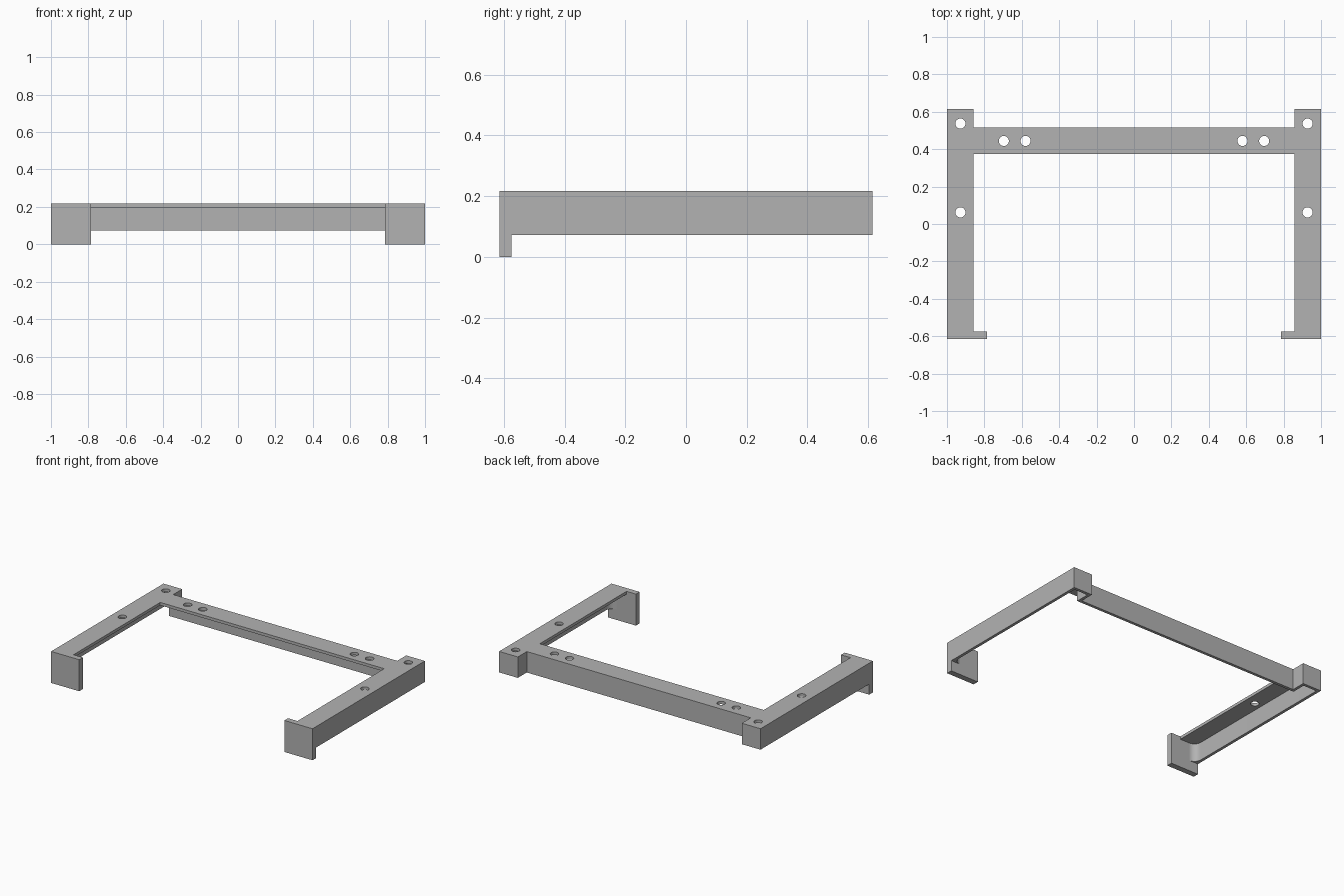
import bpy
from math import cos, sin, pi, radians

default = bpy.data.objects.get("Cube")
if default:
    bpy.data.objects.remove(default, do_unlink=True)

# Main dimensions
HALF_X, HALF_Y, TOP = 1.0, 0.614, 0.218
WALL_BOTTOM, THICK = 0.073, 0.02
PLATE_BOTTOM = TOP - THICK
ARM_IN = 0.857                        # inner edge of the side arms
BEAM_FRONT, BEAM_BACK = 0.374, 0.516  # rear beam
FOOT_IN, FOOT_BACK = 0.785, -0.574
FILLET, HOLE_R = 0.05, 0.027

grey = bpy.data.materials.new("plain_grey")
grey.use_nodes = True
colour = (0.45, 0.45, 0.45, 1)
grey.diffuse_color = colour
grey.node_tree.nodes["Principled BSDF"].inputs["Base Color"].default_value = colour


def circle(cx, cy, r, n=32):
    return [(cx + r * cos(2 * pi * i / n), cy + r * sin(2 * pi * i / n)) for i in range(n)]


def mirrored(half):
    """Close a half outline by reflecting it across x = 0."""
    return half + [(-x, y) for x, y in reversed(half)]


def prism(name, loops, z0, z1):
    """Extrude a flat outline, with any inner loops as holes, into a mesh."""
    curve = bpy.data.curves.new(name + "_outline", "CURVE")
    curve.dimensions = "2D"
    curve.fill_mode = "BOTH"
    curve.extrude = (z1 - z0) / 2
    for loop in loops:
        spline = curve.splines.new("POLY")
        spline.points.add(len(loop) - 1)
        for point, (x, y) in zip(spline.points, loop):
            point.co = (x, y, 0, 1)
        spline.use_cyclic_u = True
    source = bpy.data.objects.new(name + "_outline", curve)
    bpy.context.collection.objects.link(source)
    bpy.context.view_layer.update()
    graph = bpy.context.evaluated_depsgraph_get()
    mesh = bpy.data.meshes.new_from_object(source.evaluated_get(graph))
    bpy.data.objects.remove(source, do_unlink=True)
    bpy.data.curves.remove(curve)
    mesh.name = name
    mesh.materials.clear()
    mesh.materials.append(grey)
    obj = bpy.data.objects.new(name, mesh)
    obj.location.z = (z0 + z1) / 2
    bpy.context.collection.objects.link(obj)
    # Weld the caps to the sides, then smooth only the round parts
    bpy.ops.object.select_all(action="DESELECT")
    obj.select_set(True)
    bpy.context.view_layer.objects.active = obj
    bpy.ops.object.mode_set(mode="EDIT")
    bpy.ops.mesh.select_all(action="SELECT")
    bpy.ops.mesh.remove_doubles(threshold=0.0001)
    bpy.ops.mesh.normals_make_consistent(inside=False)
    bpy.ops.object.mode_set(mode="OBJECT")
    bpy.ops.object.shade_smooth_by_angle(angle=radians(30))
    return obj


# Top plate: two arms and the rear beam, drilled with screw holes
plate = mirrored([
    (ARM_IN, BEAM_FRONT), (ARM_IN, FOOT_BACK), (HALF_X, FOOT_BACK),
    (HALF_X, HALF_Y), (ARM_IN, HALF_Y), (ARM_IN, BEAM_BACK)])
holes = [circle(side * x, y, HOLE_R) for side in (-1, 1)
         for x, y in ((0.928, 0.537), (0.928, 0.062), (0.696, 0.444), (0.58, 0.444))]
prism("top_plate", [plate] + holes, PLATE_BOTTOM, TOP)

# Skirt wall: follows the outer edge, with a fillet where it meets each foot
inner_x = HALF_X - THICK
fillet = [(inner_x - FILLET + FILLET * cos(a), FOOT_BACK + FILLET - FILLET * sin(a))
          for a in (pi / 2 * i / 8 for i in range(9))]
outside = [(HALF_X, FOOT_BACK), (HALF_X, HALF_Y), (ARM_IN, HALF_Y), (ARM_IN, BEAM_BACK)]
inside = [(ARM_IN + THICK, BEAM_BACK - THICK), (ARM_IN + THICK, HALF_Y - THICK),
          (inner_x, HALF_Y - THICK)] + fillet
skirt = mirrored(outside)
skirt += [(-x, y) for x, y in reversed(inside)] + inside
prism("skirt_wall", [skirt], WALL_BOTTOM, PLATE_BOTTOM)

# Front feet: hooked plates hanging below the arm ends
for side, label in ((1, "left"), (-1, "right")):
    foot = [(side * x, y) for x, y in (
        (FOOT_IN, -HALF_Y), (HALF_X, -HALF_Y), (HALF_X, FOOT_BACK), (FOOT_IN, FOOT_BACK))]
    prism(label + "_front_foot", [foot], 0, TOP)
